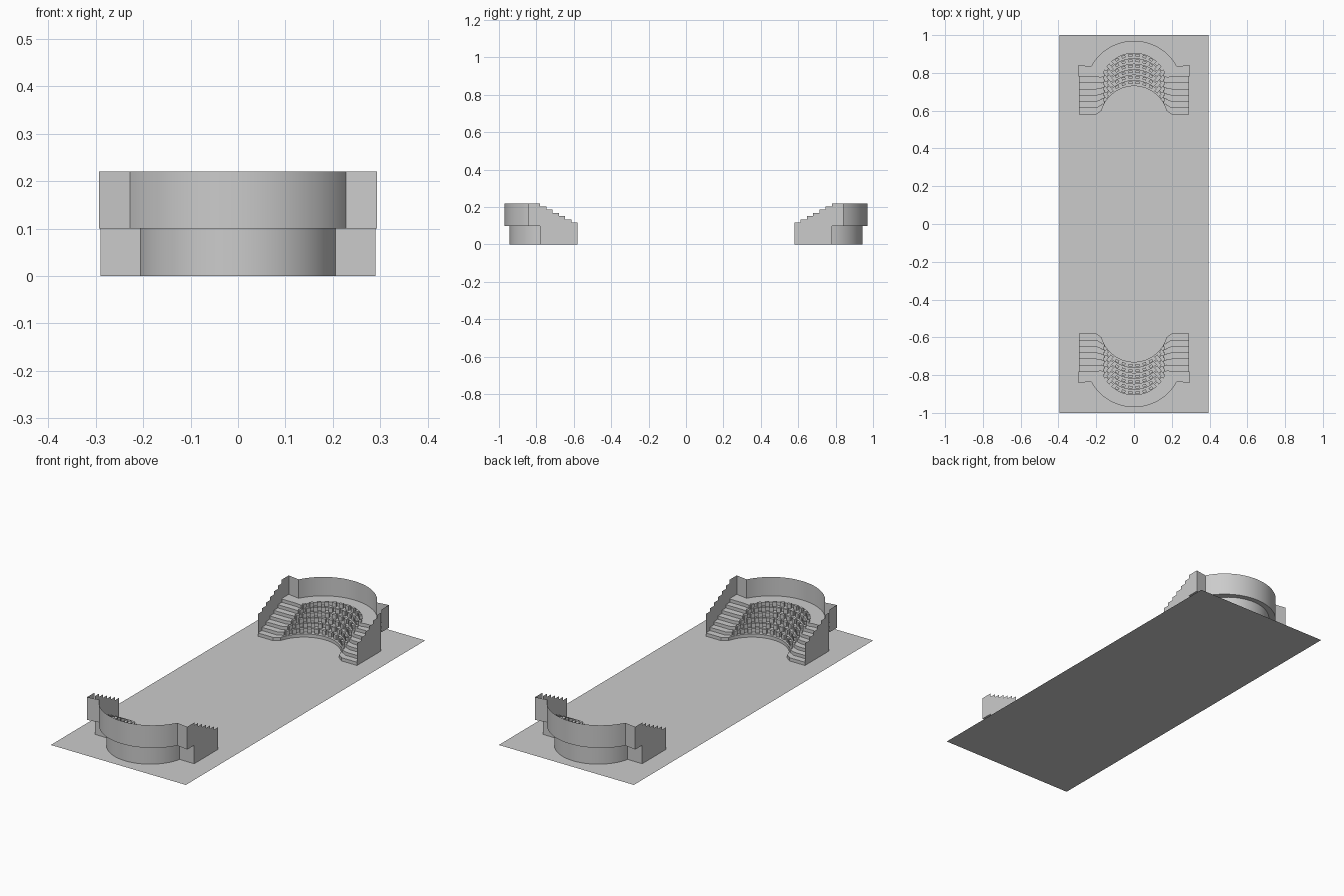
import bpy, bmesh, math
from mathutils import Matrix, Vector

if "Cube" in bpy.data.objects:
    bpy.data.objects.remove(bpy.data.objects["Cube"])

N = 28            # segments per arc
ROWS = 6          # seat rows
STEP = 0.12 / (ROWS + 1)


def finish(name, bm, smooth=True, mirror=True):
    bmesh.ops.remove_doubles(bm, verts=bm.verts, dist=1e-5)
    bmesh.ops.recalc_face_normals(bm, faces=bm.faces)
    me = bpy.data.meshes.new(name)
    bm.to_mesh(me)
    bm.free()
    ob = bpy.data.objects.new(name, me)
    bpy.context.collection.objects.link(ob)
    if mirror:
        m = ob.modifiers.new("opposite_end", 'MIRROR')
        m.use_axis = (False, True, False)
        m.use_mirror_merge = False
    if smooth:
        bpy.ops.object.select_all(action='DESELECT')
        ob.select_set(True)
        bpy.context.view_layer.objects.active = ob
        bpy.ops.object.shade_smooth_by_angle(angle=math.radians(30))
    return ob


def arc(half, apex, sag):
    """Circular arc through (-half, apex-sag), (0, apex), (half, apex-sag)."""
    r = (half * half + sag * sag) / (2 * sag)
    a = math.asin(half / r)
    return [(r * math.sin(t), apex - r + r * math.cos(t))
            for t in (-a + 2 * a * i / N for i in range(N + 1))]


def strip(bm, lo, z0, hi, z1):
    a = [bm.verts.new((x, y, z0)) for x, y in lo]
    b = [bm.verts.new((x, y, z1)) for x, y in hi]
    for i in range(len(a) - 1):
        bm.faces.new((a[i], a[i + 1], b[i + 1], b[i]))


def capped(ends, mid):
    return ends + mid + [(-x, y) for x, y in reversed(ends)]


def stair_y(j):
    return 0.58 + 0.2 * j / ROWS


def row_apex(j):
    return 0.73 + 0.029 * j


def row_line(j):
    y = stair_y(j)
    return capped([(-0.29, y), (-0.2, y)], arc(0.172, row_apex(j), 0.13))


wall_line = capped([(-0.293, 0.78), (-0.293, 0.843)], arc(0.228, 0.97, 0.137))
base_line = capped([(-0.29, 0.78), (-0.206, 0.78)], arc(0.205, 0.943, 0.163))

# Playing field
bm = bmesh.new()
strip(bm, [(-0.395, -1), (0.395, -1)], 0, [(-0.395, 1), (0.395, 1)], 0)
finish("field", bm, smooth=False, mirror=False)

# Terraces: risers and treads, with the side stairs, up to the rear platform
bm = bmesh.new()
for j in range(ROWS + 1):
    line, z = row_line(j), STEP * (j + 1)
    strip(bm, line, STEP * j, line, z)
    strip(bm, line, z, row_line(j + 1) if j < ROWS else wall_line, z)
finish("terraces", bm)

# Upper rear wall with its overhanging ledge, and lower base wall
bm = bmesh.new()
strip(bm, wall_line, 0.1, wall_line, 0.22)
strip(bm, base_line, 0.1, wall_line, 0.1)
finish("rear_wall", bm)
bm = bmesh.new()
strip(bm, base_line, 0, base_line, 0.1)
finish("base_wall", bm)

# Stepped side walls
bm = bmesh.new()
for x in (-0.29, 0.29):
    prof = [(0.78, 0), (0.58, 0)]
    for j in range(ROWS):
        z = 0.1 + STEP * (j + 1)
        prof += [(stair_y(j), z), (stair_y(j + 1), z)]
    bm.faces.new([bm.verts.new((x, y, z)) for y, z in prof])
finish("side_walls", bm, smooth=False)

# Individual seats
bm = bmesh.new()
R = (0.172 ** 2 + 0.13 ** 2) / 0.26
for j in range(ROWS):
    cy = row_apex(j) - R
    for k in range(12):
        t = math.radians(-66 + 12 * k)
        p = Vector((R * math.sin(t), cy + R * math.cos(t) + 0.019,
                    STEP * (j + 1) + 0.011))
        bmesh.ops.create_cube(bm, size=1, matrix=Matrix.Translation(p)
                              @ Matrix.Rotation(-t, 4, 'Z')
                              @ Matrix.Diagonal((0.02, 0.014, 0.024, 1)))
finish("seats", bm, smooth=False)
